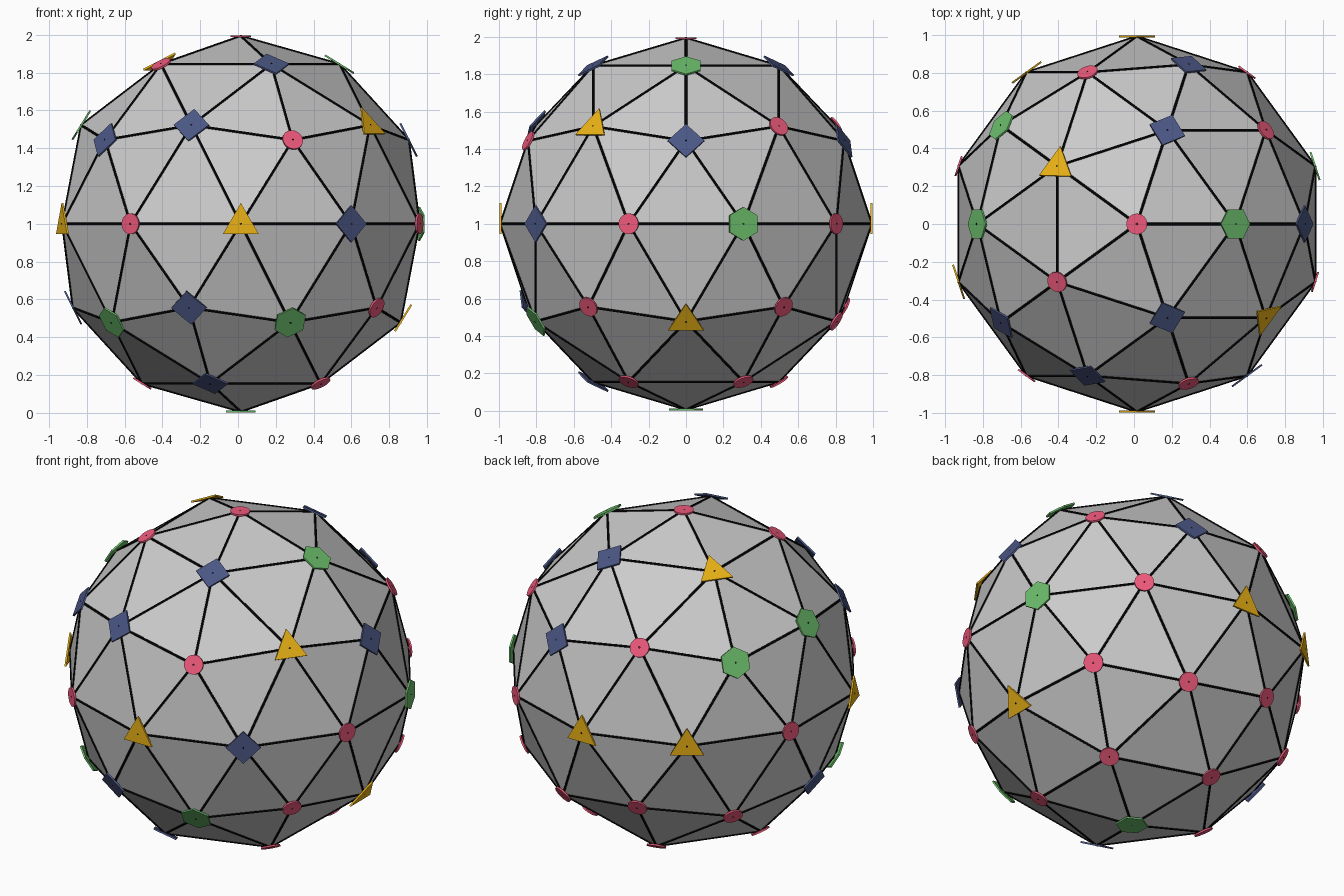
import bpy, bmesh
from math import sin, cos, pi, sqrt, radians
from mathutils import Vector, Matrix

if "Cube" in bpy.data.objects:
    bpy.data.objects.remove(bpy.data.objects["Cube"])

R = 0.992                      # ball radius
C = Vector((0.015, 0, 1.0))    # ball centre


def mat(name, rgb):
    m = bpy.data.materials.new(name)
    m.diffuse_color = (*rgb, 1)
    m.use_nodes = True
    m.node_tree.nodes["Principled BSDF"].inputs["Base Color"].default_value = m.diffuse_color
    return m


def add_mesh(name, bm, material=None):
    me = bpy.data.meshes.new(name)
    bm.to_mesh(me)
    bm.free()
    ob = bpy.data.objects.new(name, me)
    bpy.context.collection.objects.link(ob)
    if material:
        me.materials.append(material)
    return ob


# Faceted ball
bm = bmesh.new()
bmesh.ops.create_icosphere(bm, subdivisions=2, radius=R, matrix=Matrix.Translation(C))
edges = [(e.verts[0].co.copy(), e.verts[1].co.copy()) for e in bm.edges]
add_mesh("faceted_ball", bm)

# Black struts along every edge
bm = bmesh.new()
for a, b in edges:
    d = b - a
    m = Matrix.Translation((a + b) / 2) @ d.to_track_quat('Z', 'Y').to_matrix().to_4x4()
    bmesh.ops.create_cone(bm, cap_ends=True, segments=8, radius1=0.0068,
                          radius2=0.0068, depth=d.length, matrix=m)
add_mesh("edge_struts", bm, mat("black", (0.003, 0.003, 0.003)))

# Marker plates: code -> name, sides, corner radius, colour
KINDS = {
    "Y": ("triangle_plates", 3, 0.11, mat("yellow", (0.83, 0.45, 0.008))),
    "B": ("square_plates", 4, 0.098, mat("blue", (0.07, 0.095, 0.233))),
    "G": ("hexagon_plates", 6, 0.09, mat("green", (0.147, 0.507, 0.147))),
    "P": ("round_plates", 32, 0.055, mat("pink", (0.85, 0.10, 0.20))),
}
plates = {k: bmesh.new() for k in KINDS}

# Rings of ball corners: height, first angle, plates counter-clockwise
RINGS = [
    (1.0, 0, "P"),
    (0.8507, 0, "GBYPB"),
    (0.5257, 36, "PPGBY"),
    (0.4472, 0, "BBGBP"),
    (0.0, 18, "GPYYPYPYBP"),
    (-0.4472, 36, "PPBBP"),
    (-0.5257, 0, "YPPGG"),
    (-0.8507, 36, "PPPBP"),
    (-1.0, 0, "G"),
]


def add_plate(code, n):
    # Flat prism lying tangent to the ball with one corner pointing up
    _, sides, r, _ = KINDS[code]
    up = Vector((0, 1, 0)) if abs(n.z) > 0.99 else Vector((0, 0, 1))
    y = (up - n * up.dot(n)).normalized()
    x = y.cross(n)
    bm = plates[code]
    rings = []
    for h in (-0.005, 0.005):
        rings.append([bm.verts.new(C + n * (R + h)
                      + r * (x * sin(2 * pi * i / sides) + y * cos(2 * pi * i / sides)))
                      for i in range(sides)])
    lo, hi = rings
    bm.faces.new(lo)
    bm.faces.new(hi[::-1])
    for i in range(sides):
        j = (i + 1) % sides
        bm.faces.new((lo[i], hi[i], hi[j], lo[j]))


for z, start, codes in RINGS:
    s = sqrt(max(0, 1 - z * z))
    for k, code in enumerate(codes):
        a = radians(start + 360 * k / len(codes))
        add_plate(code, Vector((s * cos(a), s * sin(a), z)).normalized())

for code, bm in plates.items():
    bmesh.ops.recalc_face_normals(bm, faces=bm.faces)
    add_mesh(KINDS[code][0], bm, KINDS[code][3])
